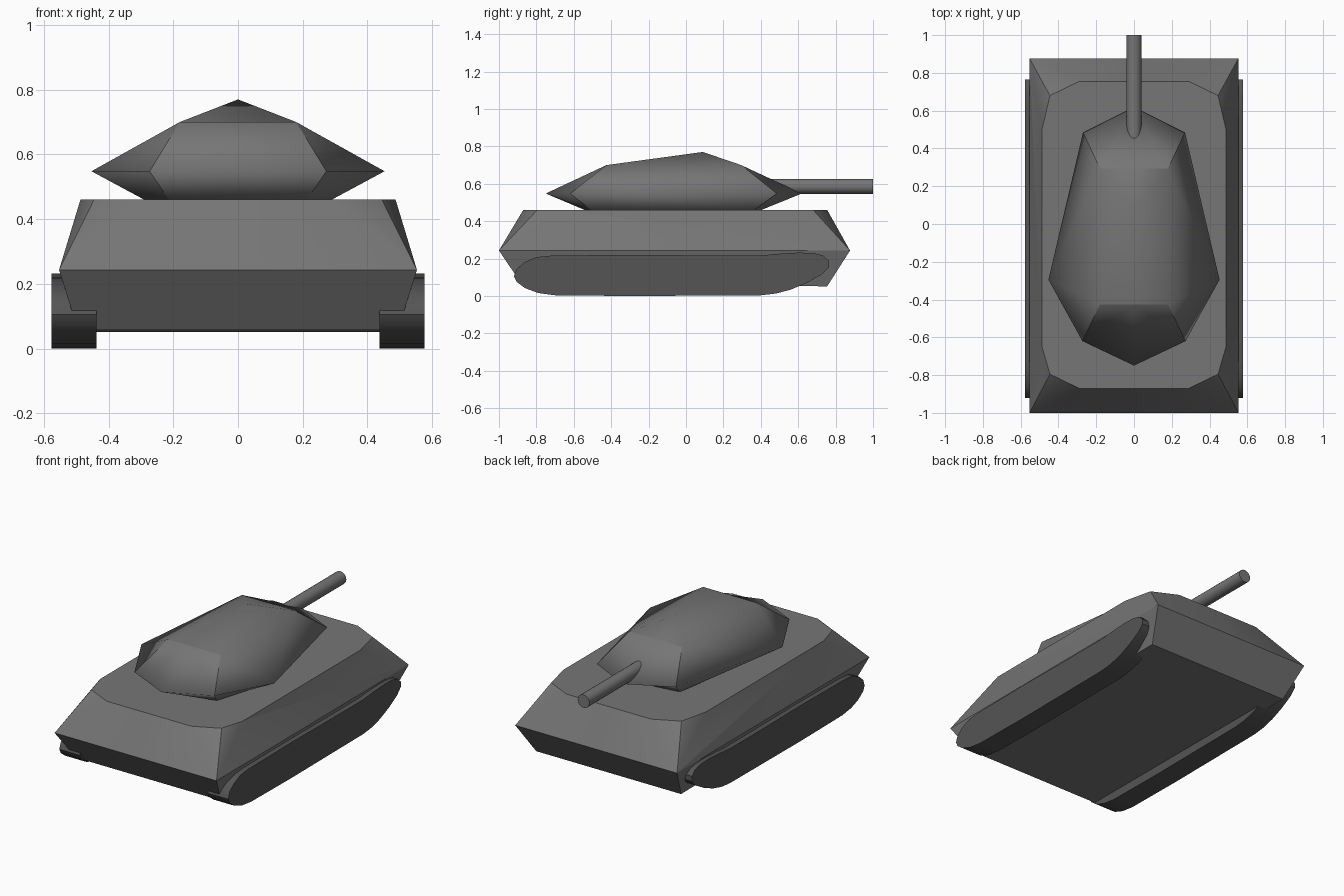
import bpy, bmesh
from math import radians, pi
from mathutils import Matrix

if "Cube" in bpy.data.objects:
    bpy.data.objects.remove(bpy.data.objects["Cube"])


def grey(name, value):
    mat = bpy.data.materials.new(name)
    mat.diffuse_color = (value, value, value, 1)
    mat.use_nodes = True
    mat.node_tree.nodes["Principled BSDF"].inputs["Base Color"].default_value = mat.diffuse_color
    return mat


ARMOUR = grey("armour_grey", .18)
DARK = grey("track_grey", .09)


def finish(bm, name, angle, mat):
    bmesh.ops.recalc_face_normals(bm, faces=bm.faces)
    me = bpy.data.meshes.new(name)
    bm.to_mesh(me)
    bm.free()
    ob = bpy.data.objects.new(name, me)
    bpy.context.collection.objects.link(ob)
    me.materials.append(mat)
    bpy.ops.object.select_all(action='DESELECT')
    bpy.context.view_layer.objects.active = ob
    ob.select_set(True)
    bpy.ops.object.shade_smooth_by_angle(angle=radians(angle), keep_sharp_edges=True)
    return ob


def mirrored_shell(name, points, faces, angle, creases):
    """Build the +x half from named points, crease edges, mirror and weld."""
    bm = bmesh.new()
    v = {k: bm.verts.new(p) for k, p in points.items()}
    for f in faces:
        bm.faces.new([v[k] for k in f.split()])
    sharp = [(points[a], points[b]) for a, b in (c.split() for c in creases)]
    bmesh.ops.mirror(bm, geom=bm.verts[:] + bm.edges[:] + bm.faces[:],
                     axis='X', merge_dist=0.001)

    def key(p):
        return (round(abs(p[0]), 3), round(p[1], 3), round(p[2], 3))
    wanted = [{key(a), key(b)} for a, b in sharp]
    for e in bm.edges:
        if {key(w.co) for w in e.verts} in wanted:
            e.smooth = False
    return finish(bm, name, angle, ARMOUR)


# Hull: deck outline (t), widest belt (m), floor (b)
mirrored_shell("hull", {
    "t0": (0, -.87, .46), "t1": (.29, -.87, .46), "t2": (.445, -.795, .46),
    "t3": (.487, -.65, .46), "t4": (.487, .5, .46), "t5": (.445, .68, .46),
    "t6": (.29, .755, .46), "t7": (0, .755, .46),
    "m0": (0, -1, .243), "m1": (.553, -1, .243),
    "m2": (.553, .877, .243), "m3": (0, .877, .243),
    "b0": (0, -.875, .058), "b1": (.495, -.875, .058),
    "b2": (.495, .755, .052), "b3": (0, .755, .052),
}, ["t0 t1 t2 t3 t4 t5 t6 t7",
    "m0 t1 t0", "m0 m1 t1", "m1 t2 t1", "m1 t3 t2", "m1 m2 t3",
    "m2 t4 t3", "m2 t5 t4", "m2 t6 t5", "m2 m3 t6", "m3 t7 t6",
    "m0 b0 b1 m1", "m1 b1 b2 m2", "m2 b2 b3 m3", "b0 b3 b2 b1"],
    30, ["t3 m2", "t2 m1", "t5 m2"])

# Turret: peaked roof (p, r), widest belt (w), base sunk on the deck (d)
mirrored_shell("turret", {
    "p": (0, .09, .77),
    "r0": (0, -.425, .7), "r1": (.18, -.425, .7),
    "r2": (.18, .295, .7), "r3": (0, .295, .7),
    "w0": (0, -.75, .548), "w1": (.273, -.62, .548), "w2": (.453, -.295, .548),
    "w3": (.27, .485, .548), "w4": (0, .62, .548),
    "d0": (0, -.53, .455), "d1": (.21, -.5, .455), "d2": (.28, -.27, .455),
    "d3": (.21, .36, .455), "d4": (0, .39, .455),
}, ["p r0 r1", "p r1 r2", "p r2 r3",
    "r0 w0 w1 r1", "r1 w1 w2", "r1 w2 r2", "r2 w2 w3", "r2 w3 w4 r3",
    "w0 d0 d1 w1", "w1 d1 d2 w2", "w2 d2 d3 w3", "w3 d3 d4 w4",
    "d0 d4 d3 d2 d1"],
    180, ["r1 w1", "w1 d1", "r2 w3", "w3 d3", "r0 r1", "r2 r3",
          "d0 d1", "d1 d2", "d2 d3", "d3 d4"])

# Gun barrel
bm = bmesh.new()
bmesh.ops.create_cone(bm, cap_ends=True, segments=20, radius1=.04, radius2=.04,
                      depth=.7, matrix=Matrix.Translation((0, .65, .586))
                      @ Matrix.Rotation(pi / 2, 4, 'X'))
finish(bm, "gun_barrel", 35, ARMOUR)

# Tracks: closed side profile (y, z) extended across the track width
profile = [(-.92, .105), (-.905, .145), (-.865, .18), (-.8, .208), (-.72, .216),
           (-.3, .22), (.1, .217), (.4, .217), (.5, .226), (.6, .232), (.68, .23),
           (.735, .216), (.765, .187), (.765, .155), (.73, .118), (.65, .072),
           (.56, .034), (.48, .013), (.4, .004), (-.3, 0), (-.7, .004),
           (-.79, .016), (-.86, .042), (-.905, .075)]
for side, name in ((1, "right_track"), (-1, "left_track")):
    bm = bmesh.new()
    inner, outer = ([bm.verts.new((side * x, y, z)) for y, z in profile]
                    for x in (.437, .577))
    bm.faces.new(inner)
    bm.faces.new(outer)
    for i in range(len(profile)):
        bm.faces.new((inner[i - 1], inner[i], outer[i], outer[i - 1]))
    finish(bm, name, 35, DARK)
